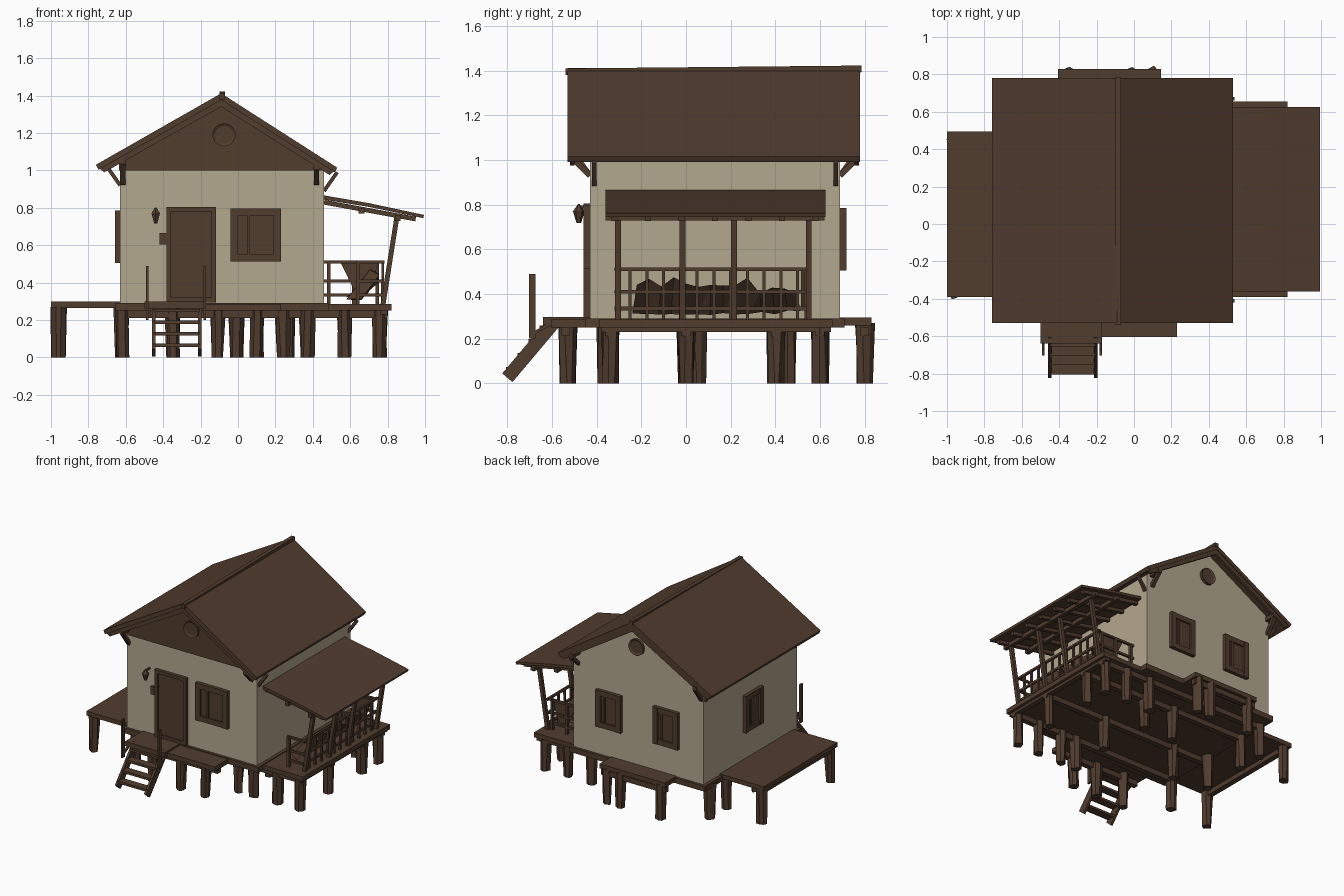
import bpy, bmesh, math, random
from mathutils import Vector, Matrix

if "Cube" in bpy.data.objects:
    bpy.data.objects.remove(bpy.data.objects["Cube"])
random.seed(4)

def mat(name, rgb):
    m = bpy.data.materials.new(name)
    m.diffuse_color = (*rgb, 1)
    m.use_nodes = True
    m.node_tree.nodes["Principled BSDF"].inputs["Base Color"].default_value = m.diffuse_color
    return m

WOOD = mat("brown wood", (0.082, 0.045, 0.027))
PLASTER = mat("cream plaster", (0.455, 0.392, 0.275))

def finish(name, bm, m=WOOD):
    bmesh.ops.recalc_face_normals(bm, faces=bm.faces)
    me = bpy.data.meshes.new(name)
    bm.to_mesh(me)
    bm.free()
    me.materials.append(m)
    ob = bpy.data.objects.new(name, me)
    bpy.context.collection.objects.link(ob)
    return ob

def box(name, x0, x1, y0, y1, z0, z1, m=WOOD):
    bm = bmesh.new()
    bmesh.ops.create_cube(bm, size=1)
    for v in bm.verts:
        v.co = ((x0 + x1) / 2 + v.co.x * (x1 - x0), (y0 + y1) / 2 + v.co.y * (y1 - y0),
                (z0 + z1) / 2 + v.co.z * (z1 - z0))
    return finish(name, bm, m)

def beam(name, a, b, w=0.03, h=None):
    """Square timber from a to b."""
    a, b = Vector(a), Vector(b)
    d = b - a
    bm = bmesh.new()
    bmesh.ops.create_cube(bm, size=1)
    bmesh.ops.scale(bm, vec=(w, h or w, d.length), verts=bm.verts)
    rot = d.to_track_quat('Z', 'Y').to_matrix().to_4x4()
    bmesh.ops.transform(bm, matrix=Matrix.Translation((a + b) / 2) @ rot, verts=bm.verts)
    return finish(name, bm)

def extrude(name, profile, y0, y1, m=WOOD):
    """x/z profile pushed along y."""
    bm = bmesh.new()
    f = bm.faces.new([bm.verts.new((x, y0, z)) for x, z in profile])
    new = bmesh.ops.extrude_face_region(bm, geom=[f])["geom"]
    bmesh.ops.translate(bm, vec=(0, y1 - y0, 0), verts=[v for v in new if isinstance(v, bmesh.types.BMVert)])
    return finish(name, bm, m)

def stilt(x, y, top=0.27):
    """Rough six-sided log."""
    bm = bmesh.new()
    bmesh.ops.create_cone(bm, cap_ends=True, segments=7, radius1=0.034, radius2=0.041, depth=top)
    for v in bm.verts:
        v.co.x += random.uniform(-.007, .007) + x
        v.co.y += random.uniform(-.007, .007) + y
        v.co.z += top / 2
    finish("stilt", bm)

# --- house body and gables
extrude("house_walls", [(-.63, .28), (.46, .28), (.46, 1.015), (-.087, 1.375), (-.63, 1.065)], -.43, .69, PLASTER)
extrude("front_gable_boards", [(-.635, 1.0), (.465, 1.0), (.465, 1.02), (-.087, 1.378), (-.635, 1.068)], -.445, -.42)

# --- main roof
extrude("main_roof", [(-.76, 1.03), (-.09, 1.412), (.53, 1.015), (.517, .99), (-.09, 1.377), (-.745, 1.003)], -.53, .78)
for y in (-.52, .755):
    extrude("barge_board", [(-.74, 1.01), (-.09, 1.38), (.512, .995), (.49, .975), (-.09, 1.34), (-.715, .99)], y, y + .02)
beam("ridge_beam", (-.085, -.54, 1.395), (-.085, .785, 1.408), .03)
for x, top in ((-.615, 1.05), (.42, 1.02)):
    for s, y in ((-1, -.43), (1, .69)):
        beam("roof_brace", (x, y, .93), (x, y + s * .08, top - .01), .025)
        beam("roof_brace_arm", (x, y, top), (x, y + s * .09, top), .03)
for s, x, z in ((-1, -.63, .96), (1, .46, .93)):
    for y in (-.41, .67):
        beam("eave_brace", (x, y, z - .04), (x + s * .07, y, z + .06), .02)

# --- openings: framed shutters placed by an outward wall direction
def opening(name, cx, cy, cz, w, h, angle, rail=.04, bar=True):
    parts = [box(name + "_panel", -w/2, w/2, -.012, .01, -h/2, h/2)]
    for s in (-1, 1):
        x, z = s * (w - rail) / 2, s * (h - rail) / 2
        parts.append(box(name + "_side", x - rail/2, x + rail/2, -.028, .01, -h/2, h/2))
        parts.append(box(name + "_rail", -w/2, w/2, -.025, .01, z - rail/2, z + rail/2))
    if bar:
        parts.append(box(name + "_centre_bar", -.045, -.03, -.022, .0, -h/2, h/2))
    for p in parts:
        p.matrix_world = Matrix.Translation((cx, cy, cz)) @ Matrix.Rotation(angle, 4, 'Z')

opening("front_window", .095, -.43, .655, .27, .285, 0)
opening("back_window", .155, .69, .645, .21, .28, math.pi)
opening("back_window", -.325, .69, .645, .21, .28, math.pi)
opening("left_window", -.63, .11, .645, .21, .28, -math.pi / 2)
opening("front_door", -.25, -.43, .55, .265, .51, 0, .025, False)
for y in (-.445, .695):
    bm = bmesh.new()
    bmesh.ops.create_cone(bm, cap_ends=True, segments=14, radius1=.062, radius2=.062, depth=.03)
    inner = bmesh.ops.inset_region(bm, faces=[f for f in bm.faces if len(f.verts) > 4], thickness=.014, depth=-.008)
    bmesh.ops.rotate(bm, matrix=Matrix.Rotation(math.pi / 2, 3, 'X'), verts=bm.verts)
    bmesh.ops.translate(bm, vec=(-.075, y, 1.19), verts=bm.verts)
    finish("round_vent", bm)

# --- wall lantern and door plate
bm = bmesh.new()
for r1, r2, d, z in ((.01, .025, .05, .742), (.028, .004, .035, .785)):
    bmesh.ops.create_cone(bm, cap_ends=True, segments=6, radius1=r1, radius2=r2, depth=d,
                          matrix=Matrix.Translation((-.44, -.48, z)))
finish("lantern", bm)
beam("lantern_arm", (-.44, -.42, .79), (-.44, -.485, .79), .012)
box("door_plate", -.42, -.38, -.45, -.42, .605, .665)

# --- decks
box("house_floor", -.655, .485, -.45, .71, .25, .29)
box("left_deck", -1.0, -.6, -.39, .495, .265, .298)
box("right_deck", .44, .82, -.39, .655, .25, .285)
box("back_deck", -.405, .145, .66, .83, .26, .295)
box("front_deck", -.2, .23, -.605, -.4, .25, .285)
box("front_landing", -.5, -.17, -.64, -.4, .262, .298)
for y, x0, x1 in ((-.54, -.47, .22), (-.34, -.65, .8), (0, -.65, .8), (.4, -.65, .8), (.6, -.65, .8), (.8, -.4, .14)):
    beam("floor_beam", (x0, y, .232), (x1, y, .232), .04)
for x, y0, y1 in ((-.96, -.38, .48), (.78, -.38, .65)):
    beam("edge_beam", (x, y0, .25), (x, y1, .25), .04)

# --- stilts
for x, y in ((-.96, -.36), (-.96, .46), (-.62, -.34), (-.62, .05), (-.62, .6), (-.35, -.53), (-.11, -.53),
             (.1, -.53), (-.35, .0), (-.01, .4), (.24, -.34), (.24, .4), (.27, 0), (.37, .6), (.37, -.34),
             (.57, -.34), (.57, .6), (.76, -.34), (.76, 0), (.76, .4), (.76, .6),
             (-.35, .8), (-.01, .8), (.1, .8), (-.62, .4)):
    stilt(x, y)

# --- stairs
for x in (-.45, -.205):
    beam("stair_side", (x, -.80, .025), (x, -.585, .28), .018, .06)
for i in range(4):
    y, z = -.775 + i * .05, .065 + i * .062
    box("stair_tread", -.45, -.205, y - .03, y + .03, z - .009, z + .009)
for x in (-.485, -.178):
    box("stair_handpost", x - .007, x + .007, -.703, -.675, .2, .49)
    beam("handpost_tie", (x, -.69, .22), (x, -.6, .27), .014)

# --- porch roof with rafters
extrude("porch_roof", [(.45, .868), (.7, .825), (.995, .762), (.99, .745), (.7, .805), (.45, .845)], -.36, .625)
for i in range(7):
    y = -.32 + i * .15
    beam("porch_rafter", (.46, y, .83), (.95, y, .74), .025)
for x, z in ((.855, .745), (.66, .785)):
    beam("porch_purlin", (x, -.36, z), (x, .62, z), .03)

# --- porch posts and railing
POSTS = (-.305, -.015, .215, .55)
for y in POSTS:
    beam("porch_post", (.775, y, .28), (.85, y, .755), .026)
for z in (.335, .41, .51):
    x = .765 + (z - .28) * .05
    beam("side_rail", (x, -.32, z), (x, .56, z), .016)
    beam("back_rail", (.46, .54, z), (x, .54, z), .016)
    beam("front_rail", (.63, -.305, z), (x, -.305, z), .016)
for i in range(11):
    y = -.25 + i * .075
    beam("side_baluster", (.77, y, .28), (.775, y, .51), .014)
for x in (.485, .62, .745):
    beam("back_baluster", (x, .54, .28), (x, .54, .51), .02)
beam("front_baluster", (.64, -.305, .28), (.64, -.305, .51), .02)

# --- net draped over the railing in uneven folds
bm = bmesh.new()
n = 14
top = [bm.verts.new((.755 - .05 * (i % 2), -.22 + i * .055, .49 - random.uniform(0, .09))) for i in range(n)]
low = [bm.verts.new((.66 - .08 * (i % 2), -.24 + i * .058, .30 + random.uniform(0, .03))) for i in range(n)]
for i in range(n - 1):
    bm.faces.new((top[i], top[i + 1], low[i]))
    bm.faces.new((top[i + 1], low[i + 1], low[i]))
bmesh.ops.solidify(bm, geom=bm.faces[:], thickness=.008)
finish("draped_net", bm)
extrude("hanging_cloth", [(.55, .505), (.75, .505), (.72, .4), (.69, .33), (.62, .36)], .515, .53)
